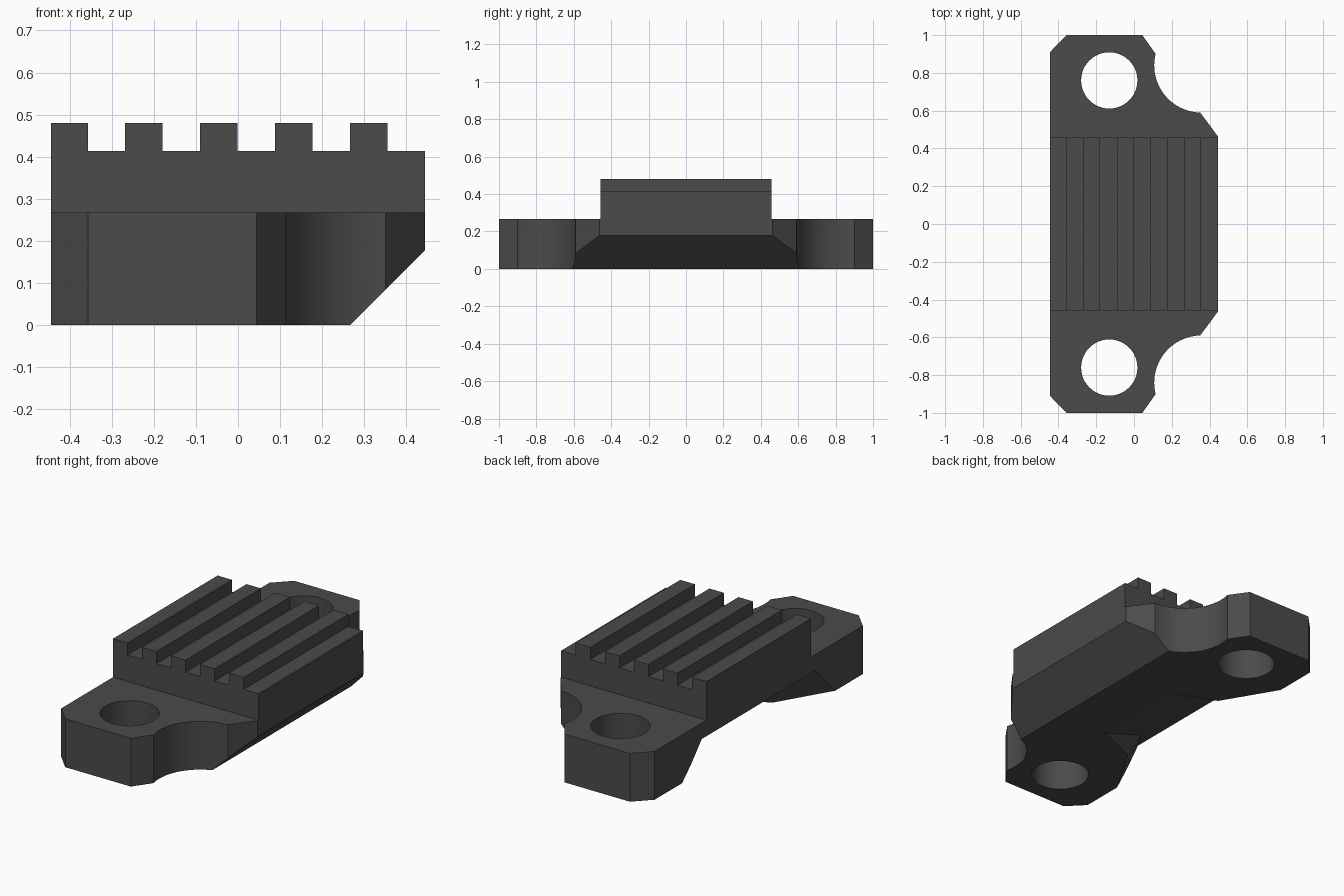
import bpy, bmesh, math

if "Cube" in bpy.data.objects:
    bpy.data.objects.remove(bpy.data.objects["Cube"])

SIDE, END = 0.445, 1.0
PLATE_TOP, GROOVE_Z, RIB_TOP = 0.267, 0.413, 0.48

grey = bpy.data.materials.new("dark grey")
grey.diffuse_color = (0.07, 0.07, 0.07, 1)
grey.use_nodes = True
grey.node_tree.nodes["Principled BSDF"].inputs["Base Color"].default_value = grey.diffuse_color


def solid(name, verts, faces):
    """Closed mesh object with outward normals."""
    bm = bmesh.new()
    vs = [bm.verts.new(v) for v in verts]
    for f in faces:
        bm.faces.new([vs[i] for i in f])
    bmesh.ops.recalc_face_normals(bm, faces=bm.faces)
    me = bpy.data.meshes.new(name)
    bm.to_mesh(me)
    bm.free()
    me.materials.append(grey)
    ob = bpy.data.objects.new(name, me)
    bpy.context.collection.objects.link(ob)
    return ob


def prism(name, outline, lo, hi, place):
    """Extrude a 2D outline from lo to hi; place maps (u, v, w) to xyz."""
    n = len(outline)
    verts = [place(u, v, lo) for u, v in outline] + [place(u, v, hi) for u, v in outline]
    faces = [list(range(n)), list(range(n, 2 * n))]
    faces += [(i, (i + 1) % n, n + (i + 1) % n, n + i) for i in range(n)]
    return solid(name, verts, faces)


def rect(u0, u1, v0, v1):
    return [(u0, v0), (u1, v0), (u1, v1), (u0, v1)]


def up(u, v, w):
    return (u, v, w)


def along_y(u, v, w):
    return (u, w, v)


# Plan outline: clipped corners and a round bite at each right-hand end
half = [(-SIDE, -0.91), (-0.357, -END), (0.044, -END)]
for i in range(25):
    a = math.radians(194 - (194 - 91.5) * i / 24)
    half.append((0.357 + 0.25 * math.cos(a), -0.84 + 0.25 * math.sin(a)))
half.append((SIDE, -0.463))
outline = half + [(x, -y) for x, y in reversed(half)]
body = prism("ribbed_clamp_body", outline, 0, RIB_TOP, up)

cutters = []
for s in (-1, 1):
    # Step down to the mounting ears
    ys = sorted((s * 0.457, s * 1.2))
    cutters.append(prism("ear_step_cutter", rect(-1, 1, *ys), PLATE_TOP, 1, up))
    # Bolt holes
    circle = [(-0.131 + 0.149 * math.cos(math.tau * i / 48),
               s * 0.76 + 0.149 * math.sin(math.tau * i / 48)) for i in range(48)]
    cutters.append(prism("bolt_hole_cutter", circle, -0.5, 1, up))

# Grooves between the ribs; the last one runs off the right side
for i in range(5):
    x = -0.357 + 0.178 * i
    width = 0.089 if i < 4 else 0.2
    cutters.append(prism("groove_cutter", rect(x, x + width, GROOVE_Z, 1), -1.2, 1.2, along_y))

# Sloping underside along the right edge
cutters.append(prism("chamfer_cutter", [(0.167, -0.1), (0.645, 0.378), (0.645, -0.1)],
                     -1.2, 1.2, along_y))

# Tapered relief under the left edge, kinked in plan with drafted ends
low = [(-0.6, -0.93), (-0.267, -0.37), (-0.03, -0.27)]
roof = [(-0.6, -0.71, 0.245), (-0.33, -0.34, 0.129)]
side = [(x, y, -0.1) for x, y in low] + [(x, y, 0) for x, y in low] + roof
verts = side + [(x, -y, z) for x, y, z in side]
end = [(0, 1, 4, 3), (1, 2, 5, 4), (3, 4, 7, 6), (4, 5, 7)]
faces = end + [tuple(i + 8 for i in f) for f in end]
strip = [0, 1, 2, 5, 7, 6, 3]
faces += [(a, b, b + 8, a + 8) for a, b in zip(strip, strip[1:] + strip[:1])]
cutters.append(solid("underside_relief_cutter", verts, faces))

# Apply every cut
bpy.context.view_layer.objects.active = body
for c in cutters:
    m = body.modifiers.new("cut", "BOOLEAN")
    m.operation, m.solver, m.object = "DIFFERENCE", "EXACT", c
    bpy.ops.object.modifier_apply(modifier=m.name)
for c in cutters:
    bpy.data.objects.remove(c)

# Smooth holes and bites, crisp everywhere else
bpy.ops.object.select_all(action="DESELECT")
body.select_set(True)
bpy.ops.object.shade_smooth_by_angle(angle=math.radians(20))
